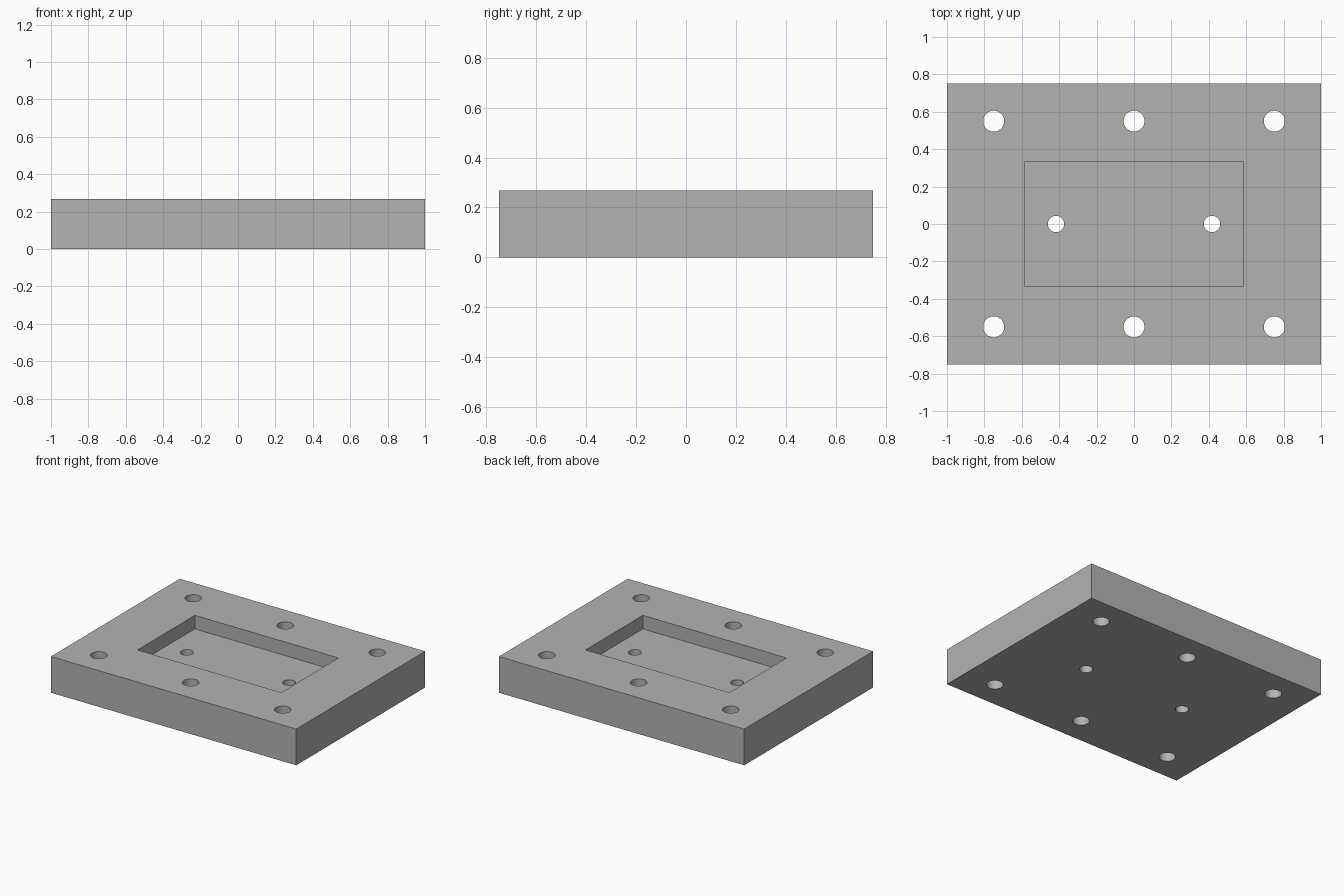
import bpy
import math

default = bpy.data.objects.get("Cube")
if default:
    bpy.data.objects.remove(default, do_unlink=True)

HEIGHT = 0.267
POCKET_DEPTH = 0.1

# Plain machined metal
metal = bpy.data.materials.new("grey_metal")
metal.use_nodes = True
colour = (0.45, 0.45, 0.45, 1)
metal.diffuse_color = colour
metal.node_tree.nodes["Principled BSDF"].inputs["Base Color"].default_value = colour


def box(name, size, z):
    """Box centred on x and y, with its base at z."""
    bpy.ops.mesh.primitive_cube_add(size=1, location=(0, 0, z + size[2] / 2))
    ob = bpy.context.object
    ob.name = name
    ob.scale = size
    bpy.ops.object.transform_apply(location=True, rotation=False, scale=True)
    ob.data.materials.append(metal)
    return ob


def drill(name, x, y, radius):
    """Cutter for a vertical through hole."""
    bpy.ops.mesh.primitive_cylinder_add(
        vertices=48, radius=radius, depth=1, location=(x, y, HEIGHT / 2))
    ob = bpy.context.object
    ob.name = name
    ob.data.materials.append(metal)
    return ob


# Plate
plate = box("mounting_plate", (2, 1.5, HEIGHT), 0)

# Rectangular pocket in the top
cutters = [box("pocket_cutter", (1.172, 0.668, 0.5), HEIGHT - POCKET_DEPTH)]

# Six bolt holes around the rim
for x in (-0.75, 0, 0.75):
    for y in (-0.55, 0.55):
        cutters.append(drill("bolt_hole_cutter", x, y, 0.056))

# Two smaller holes in the pocket floor
for x in (-0.417, 0.417):
    cutters.append(drill("pocket_hole_cutter", x, 0, 0.044))

# Cut everything out of the plate
bpy.ops.object.select_all(action="DESELECT")
bpy.context.view_layer.objects.active = plate
plate.select_set(True)
for cutter in cutters:
    cutter.hide_render = True
    mod = plate.modifiers.new(cutter.name, "BOOLEAN")
    mod.operation = "DIFFERENCE"
    mod.solver = "EXACT"
    mod.object = cutter
    bpy.ops.object.modifier_apply(modifier=mod.name)
    bpy.data.objects.remove(cutter, do_unlink=True)

# Smooth hole walls, crisp edges
bpy.ops.object.shade_smooth_by_angle(angle=math.radians(30))
